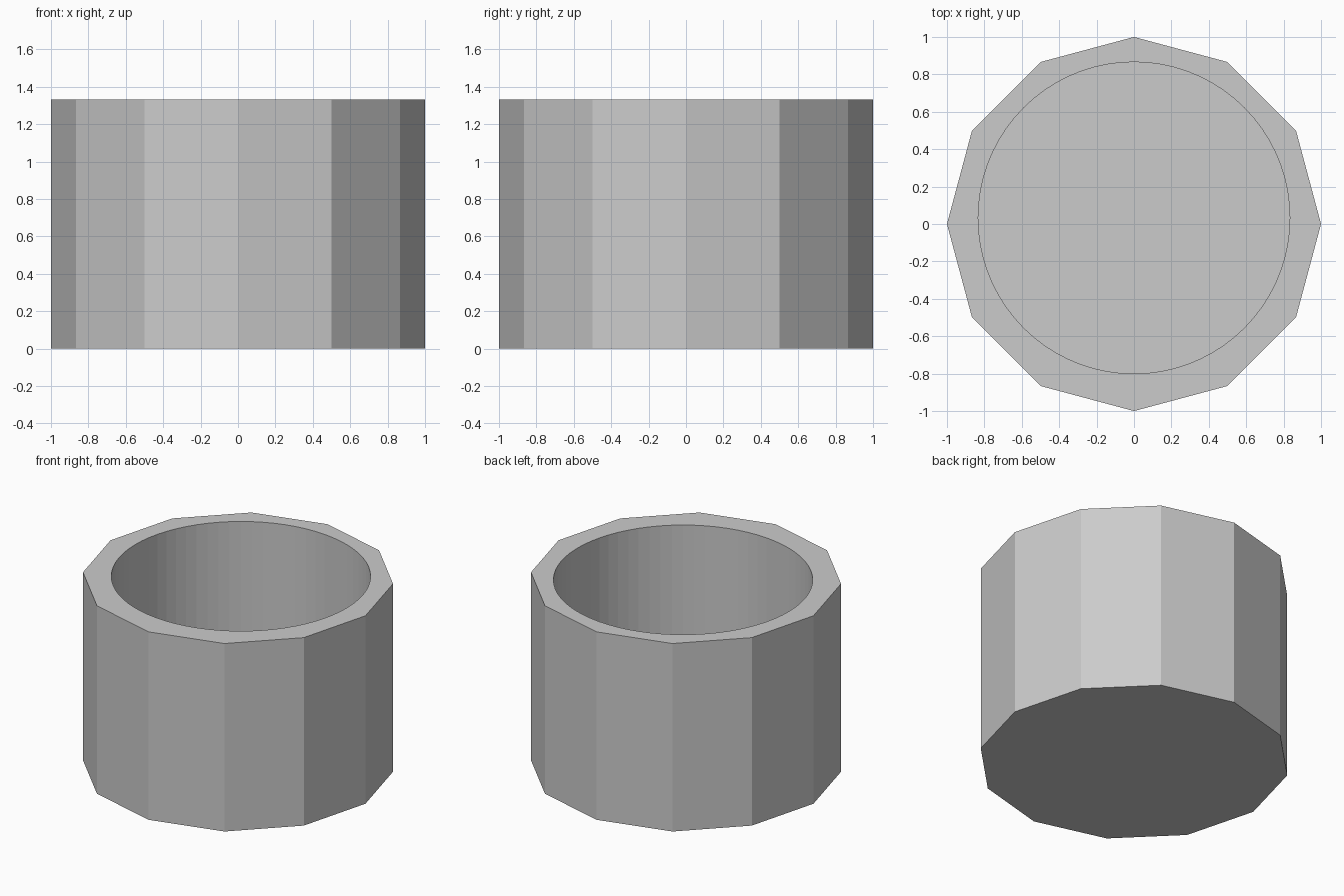
import bpy
from math import pi

if "Cube" in bpy.data.objects:
    bpy.data.objects.remove(bpy.data.objects["Cube"])

HEIGHT = 1.333
FLOOR = 0.133


def cylinder(name, sides, radius, z0, z1, y=0.0):
    bpy.ops.mesh.primitive_cylinder_add(
        vertices=sides, radius=radius, depth=z1 - z0, location=(0, y, (z0 + z1) / 2))
    obj = bpy.context.object
    obj.name = name
    return obj


# Twelve-sided outer body
cup = cylinder("cup", 12, 1.0, 0, HEIGHT)

# Round bore, slightly towards the back, closed at the bottom
bore = cylinder("bore_cutter", 72, 0.833, FLOOR, HEIGHT + 0.2, y=0.033)
bore.hide_render = True
bore.hide_set(True)

cut = cup.modifiers.new("bore", 'BOOLEAN')
cut.operation = 'DIFFERENCE'
cut.solver = 'EXACT'
cut.object = bore
